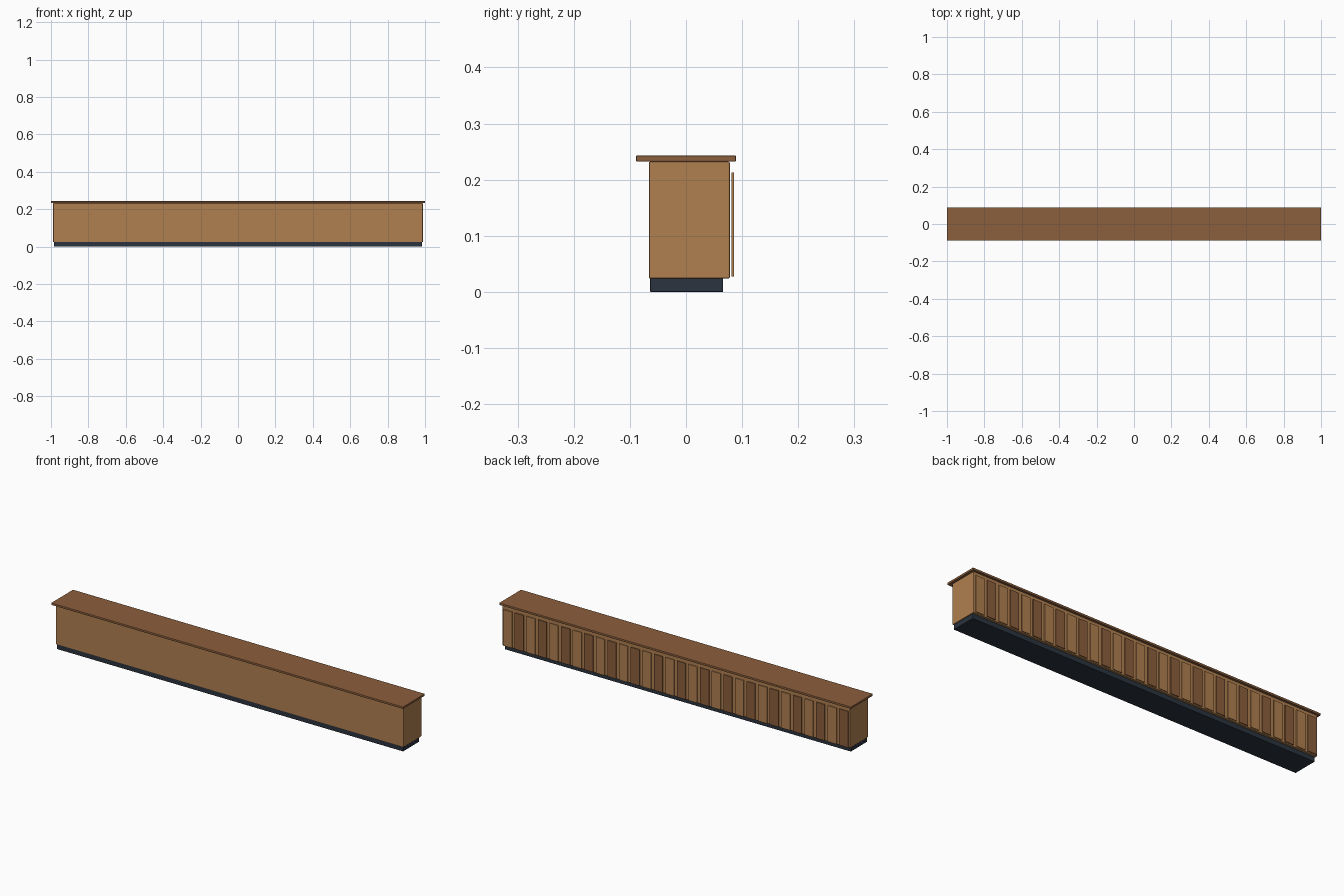
import bpy
import bmesh
from mathutils import Matrix, Vector

cube = bpy.data.objects.get("Cube")
if cube:
    bpy.data.objects.remove(cube, do_unlink=True)


def material(name, srgb):
    linear = [((c / 255 + 0.055) / 1.055) ** 2.4 for c in srgb]
    mat = bpy.data.materials.new(name)
    mat.use_nodes = True
    mat.diffuse_color = (*linear, 1)
    shader = mat.node_tree.nodes["Principled BSDF"]
    shader.inputs["Base Color"].default_value = (*linear, 1)
    return mat


light_wood = material("light wood", (176, 128, 80))
dark_wood = material("dark wood", (139, 94, 60))
slate = material("dark slate", (43, 51, 62))


def box(name, low, high, mat, bevel):
    """Box between two corners with slightly eased edges."""
    low, high = Vector(low), Vector(high)
    size = high - low
    bm = bmesh.new()
    bmesh.ops.create_cube(bm, size=1, matrix=Matrix.Diagonal((*size, 1)))
    mesh = bpy.data.meshes.new(name)
    bm.to_mesh(mesh)
    bm.free()
    mesh.materials.append(mat)
    obj = bpy.data.objects.new(name, mesh)
    obj.location = (low + high) / 2
    bpy.context.collection.objects.link(obj)
    mod = obj.modifiers.new("eased edges", "BEVEL")
    mod.width = bevel
    mod.segments = 2
    return obj


# Recessed base, cabinet and overhanging top
half = 0.988
box("plinth", (-0.983, -0.064, 0), (0.983, 0.066, 0.025), slate, 0.001)
box("counter_body", (-half, -0.066, 0.024), (half, 0.078, 0.232), light_wood, 0.002)
box("countertop", (-1, -0.089, 0.232), (1, 0.089, 0.243), dark_wood, 0.002)

# Alternating slats standing just off the back face
count = 30
pitch = 2 * half / count
width = 0.05
for i in range(count):
    x = -half + (i + 0.5) * pitch
    box(f"slat_{i + 1}", (x - width / 2, 0.081, 0.027), (x + width / 2, 0.0855, 0.213),
        light_wood if i % 2 else dark_wood, 0.0008)
